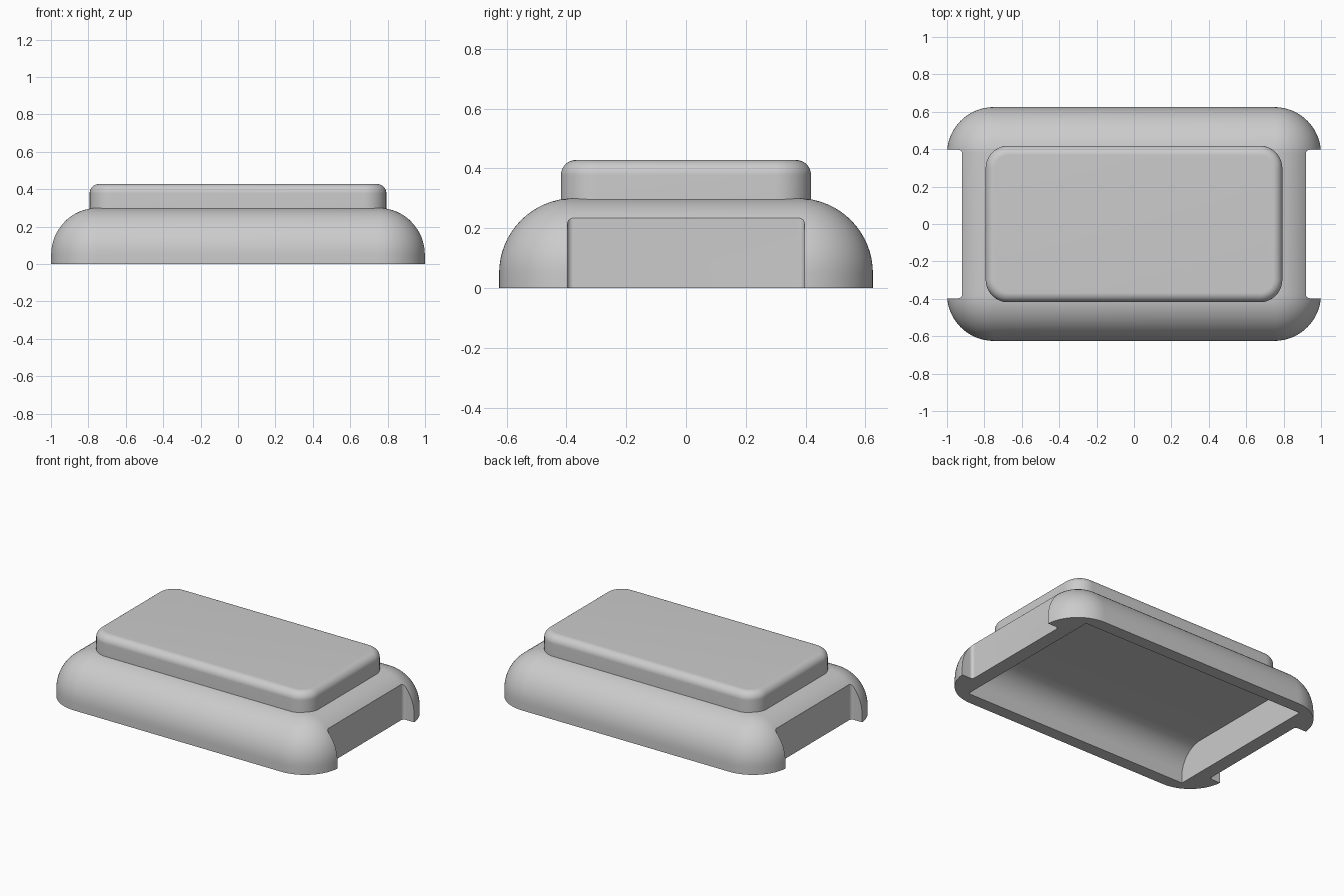
import bpy
import bmesh
from math import sin, cos, pi, radians

cube = bpy.data.objects.get("Cube")
if cube:
    bpy.data.objects.remove(cube, do_unlink=True)

grey = bpy.data.materials.new("plain grey")
grey.use_nodes = True
grey.diffuse_color = (0.6, 0.6, 0.6, 1)
grey.node_tree.nodes["Principled BSDF"].inputs["Base Color"].default_value = (0.6, 0.6, 0.6, 1)

STEPS = 16


def finish(name, bm):
    bmesh.ops.remove_doubles(bm, verts=bm.verts[:], dist=1e-5)
    bmesh.ops.recalc_face_normals(bm, faces=bm.faces[:])
    mesh = bpy.data.meshes.new(name)
    bm.to_mesh(mesh)
    bm.free()
    obj = bpy.data.objects.new(name, mesh)
    bpy.context.collection.objects.link(obj)
    mesh.materials.append(grey)
    return obj


def loft(name, rings):
    """Skin a stack of equal rings and cap both ends."""
    bm = bmesh.new()
    loops = [[bm.verts.new(p) for p in ring] for ring in rings]
    n = len(loops[0])
    for a, b in zip(loops, loops[1:]):
        for i in range(n):
            j = (i + 1) % n
            bm.faces.new((a[i], a[j], b[j], b[i]))
    bm.faces.new(loops[0])
    bm.faces.new(loops[-1])
    return finish(name, bm)


def rounded_slab(name, hx, hy, corner, bottom, top, fillet=0.0, shift=0.0):
    """Rounded rectangle prism with an optional fillet along its top edge."""
    levels = [(0, bottom)]
    if fillet:
        for k in range(STEPS + 1):
            t = k / STEPS * pi / 2
            levels.append((fillet * (1 - cos(t)), top - fillet * (1 - sin(t))))
    else:
        levels.append((0, top))
    rings = []
    for inset, z in levels:
        r = max(corner - inset, 0)
        ring = []
        for q, (sx, sy) in enumerate(((1, 1), (-1, 1), (-1, -1), (1, -1))):
            for k in range(STEPS + 1):
                t = (q + k / STEPS) * pi / 2
                ring.append((shift + sx * (hx - corner) + r * cos(t),
                             sy * (hy - corner) + r * sin(t), z))
        rings.append(ring)
    return loft(name, rings)


def cut(obj, cutter):
    mod = obj.modifiers.new("cut", 'BOOLEAN')
    mod.operation = 'DIFFERENCE'
    mod.solver = 'EXACT'
    mod.object = cutter
    bpy.context.view_layer.objects.active = obj
    bpy.ops.object.modifier_apply(modifier=mod.name)
    bpy.data.objects.remove(cutter, do_unlink=True)


# Domed base shell
base = rounded_slab("base_shell", 1.0, 0.625, 0.25, 0, 0.3, 0.25)

# Recess in each end
for side in (-1, 1):
    cut(base, rounded_slab("end_recess", 0.2, 0.397, 0.02, -0.1, 0.5, shift=side * 1.119))

# Hollow underside: arched section running straight along the length
half, depth, radius = 0.543, 0.217, 0.167
arch = [(half, -0.1)]
for k in range(STEPS + 1):
    t = k / STEPS * pi / 2
    arch.append((half - radius * (1 - cos(t)), depth - radius * (1 - sin(t))))
section = arch + [(-y, z) for y, z in reversed(arch)]
cut(base, loft("hollow", [[(x, y, z) for y, z in section] for x in (-0.827, 0.827)]))

# Raised top plate
plate = rounded_slab("top_plate", 0.793, 0.418, 0.12, 0.28, 0.428, 0.05)

for obj in (base, plate):
    bpy.ops.object.select_all(action='DESELECT')
    obj.select_set(True)
    bpy.context.view_layer.objects.active = obj
    bpy.ops.object.shade_smooth_by_angle(angle=radians(30))
